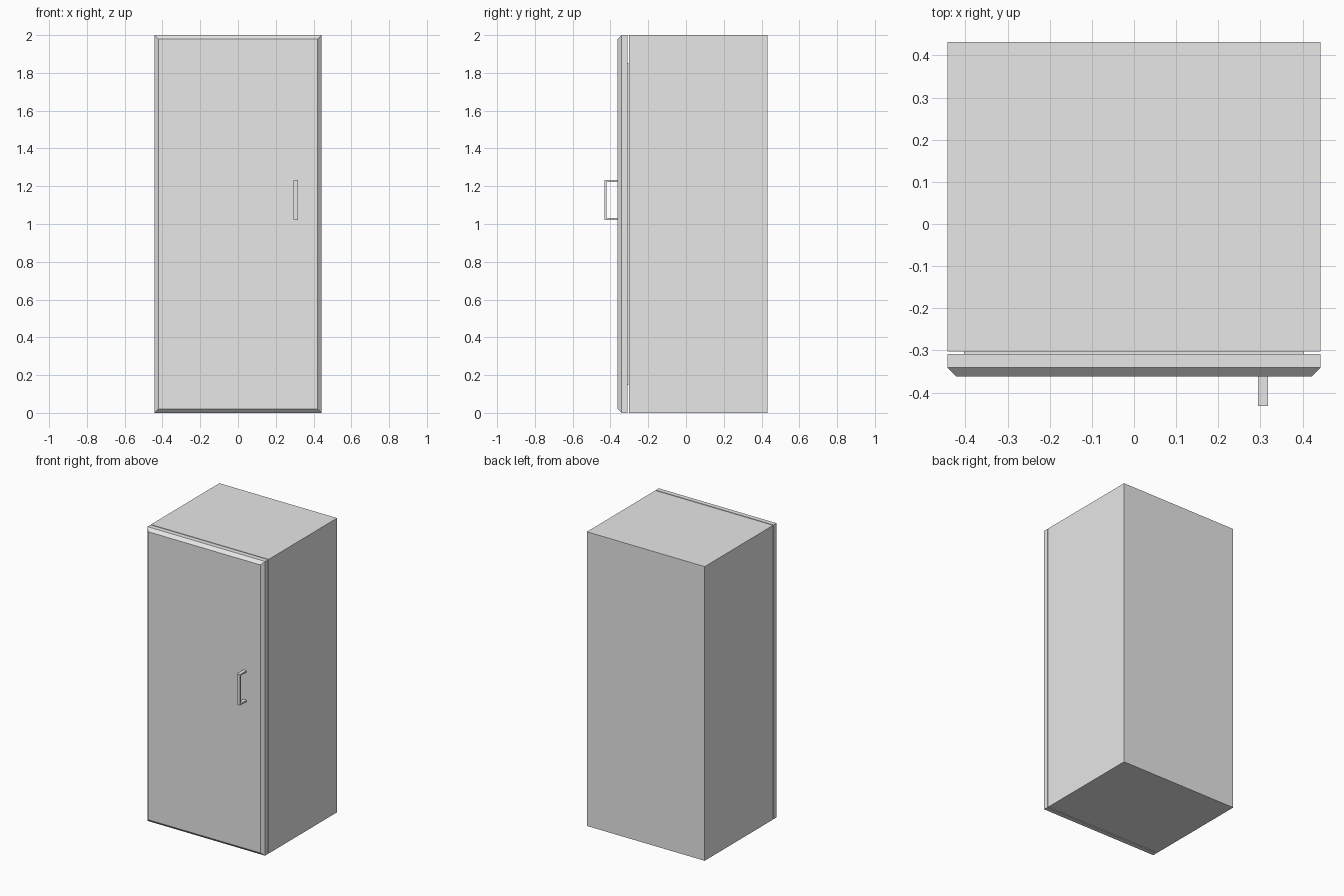
import bpy, bmesh
from mathutils import Vector

if "Cube" in bpy.data.objects:
    bpy.data.objects.remove(bpy.data.objects["Cube"])

grey = bpy.data.materials.new("light_grey")
grey.diffuse_color = (0.8, 0.8, 0.8, 1)
grey.use_nodes = True
grey.node_tree.nodes["Principled BSDF"].inputs["Base Color"].default_value = grey.diffuse_color


def finish(name, bm):
    bmesh.ops.recalc_face_normals(bm, faces=bm.faces)
    me = bpy.data.meshes.new(name)
    bm.to_mesh(me)
    bm.free()
    me.materials.append(grey)
    ob = bpy.data.objects.new(name, me)
    bpy.context.collection.objects.link(ob)
    return ob


def add_box(bm, lo, hi):
    lo, hi = Vector(lo), Vector(hi)
    verts = bmesh.ops.create_cube(bm, size=1)["verts"]
    for v in verts:
        v.co = (lo + hi) / 2 + v.co * (hi - lo)
    return verts


W = 0.443

# cabinet body
bm = bmesh.new()
add_box(bm, (-W, -0.303, 0), (W, 0.432, 2))
finish("cabinet_body", bm)

# door with chamfered front edges
bm = bmesh.new()
add_box(bm, (-W, -0.362, 0), (W, -0.309, 2))
front = [e for e in bm.edges if all(v.co.y < -0.35 for v in e.verts)]
bmesh.ops.bevel(bm, geom=front, offset=0.021, segments=1, affect='EDGES')
finish("door", bm)

# seal frame filling the gap between door and body
bm = bmesh.new()
for s in (-1, 1):
    x0, x1 = sorted((s * 0.375, s * 0.404))
    add_box(bm, (x0, -0.309, 0.15), (x1, -0.303, 1.85))
for z in (0.15, 1.821):
    add_box(bm, (-0.375, -0.309, z), (0.375, -0.303, z + 0.029))
finish("door_seal", bm)

# handle: U-shaped profile extruded across x
bm = bmesh.new()
profile = [(-0.361, 1.022), (-0.432, 1.022), (-0.432, 1.233), (-0.361, 1.233),
           (-0.361, 1.222), (-0.422, 1.222), (-0.422, 1.033), (-0.361, 1.033)]
face = bm.faces.new([bm.verts.new((0.294, y, z)) for y, z in profile])
ext = bmesh.ops.extrude_face_region(bm, geom=[face])["geom"]
bmesh.ops.translate(bm, vec=(0.024, 0, 0),
                    verts=[g for g in ext if isinstance(g, bmesh.types.BMVert)])
finish("door_handle", bm)
